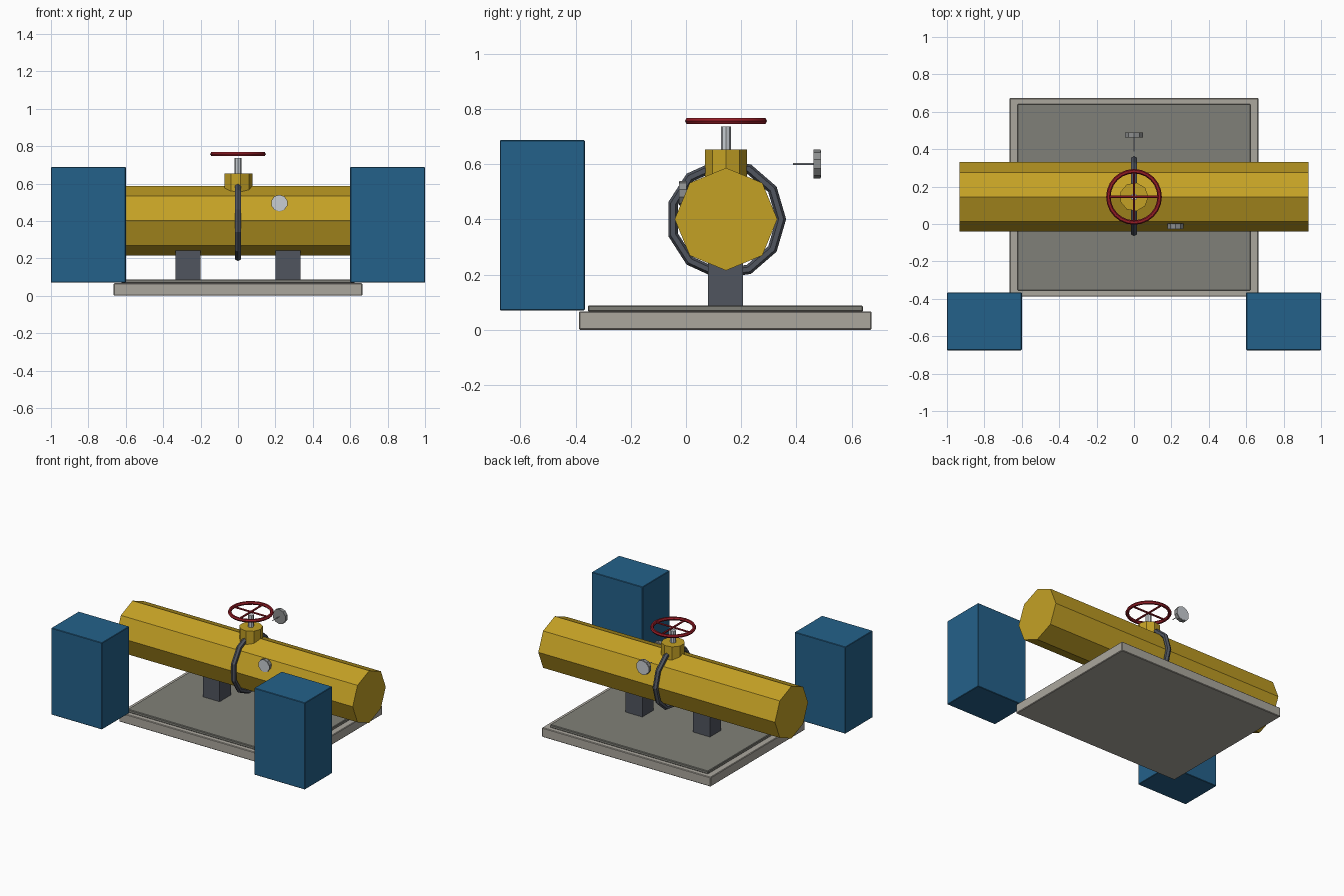
import bpy, math
from mathutils import Matrix

cube = bpy.data.objects.get("Cube")
if cube:
    bpy.data.objects.remove(cube, do_unlink=True)


def material(name, rgb):
    lin = [((c / 255 + 0.055) / 1.055) ** 2.4 for c in rgb] + [1.0]
    m = bpy.data.materials.new(name)
    m.use_nodes = True
    m.diffuse_color = lin
    m.node_tree.nodes["Principled BSDF"].inputs["Base Color"].default_value = lin
    return m


YELLOW = material("yellow paint", (196, 161, 37))
BLUE = material("blue paint", (36, 97, 138))
STONE = material("pale concrete", (171, 167, 158))
PLATE = material("grey plate", (128, 128, 120))
DARK = material("dark steel", (80, 85, 95))
RED = material("red paint", (150, 28, 38))
LIGHT = material("light steel", (200, 205, 210))
GAUGE = material("gauge grey", (140, 142, 142))

# Axis change that turns z to x, x to y and y to z
TO_X = Matrix(((0, 0, 1), (1, 0, 0), (0, 1, 0))).to_4x4()
TO_Y = Matrix.Rotation(math.radians(-90), 4, 'X')
UPRIGHT = Matrix.Rotation(math.radians(-90), 4, 'Z')


def finish(name, mat, turn=None):
    ob = bpy.context.object
    ob.name = name
    ob.data.name = name
    ob.data.materials.append(mat)
    if turn:
        ob.data.transform(turn)
    return ob


def box(name, mat, low, high, bevel=0.004):
    mid = [(a + b) / 2 for a, b in zip(low, high)]
    size = [b - a for a, b in zip(low, high)]
    bpy.ops.mesh.primitive_cube_add(size=1, location=mid)
    ob = finish(name, mat, Matrix.Diagonal(size + [1]))
    if bevel:
        mod = ob.modifiers.new("edge", 'BEVEL')
        mod.width = bevel
        mod.segments = 1
    return ob


def rod(name, mat, at, radius, length, sides, turn=UPRIGHT):
    bpy.ops.mesh.primitive_cylinder_add(vertices=sides, radius=radius, depth=length, location=at)
    return finish(name, mat, turn)


def ring(name, mat, at, major, minor, segments, around, turn=None):
    bpy.ops.mesh.primitive_torus_add(location=at, major_radius=major, minor_radius=minor,
                                     major_segments=segments, minor_segments=around)
    return finish(name, mat, turn)


AXIS = 0.145   # y of the pipe and valve

# Base
box("base_slab", STONE, (-0.665, -0.388, 0), (0.665, 0.673, 0.067))
box("base_plate", PLATE, (-0.623, -0.356, 0.066), (0.623, 0.642, 0.088))

# Blocks and pipe supports, one on each side
for side, label in ((-1, "right"), (1, "left")):
    xs = sorted((side * 0.6, side * 1.0))
    box(label + "_block", BLUE, (xs[0], -0.675, 0.07), (xs[1], -0.367, 0.688), 0.003)
    xs = sorted((side * 0.2, side * 0.333))
    box(label + "_support", DARK, (xs[0], 0.079, 0.085), (xs[1], 0.206, 0.3), 0)

# Pipe with its clamping ring
rod("pipe", YELLOW, (0, AXIS, 0.401), 0.186, 1.866, 8, TO_X)
ring("pipe_ring", DARK, (0, AXIS, 0.401), 0.2, 0.018, 11, 6, TO_X)

# Valve
rod("valve_bonnet", YELLOW, (0, AXIS, 0.577), 0.077, 0.152, 9)
rod("valve_stem", LIGHT, (0, AXIS, 0.69), 0.019, 0.095, 8)

# Handwheel
WHEEL_Z = 0.757
ring("handwheel_rim", RED, (0, AXIS, WHEEL_Z), 0.137, 0.012, 24, 6)
bpy.ops.object.shade_smooth_by_angle(angle=math.radians(30))
rod("handwheel_spoke_x", RED, (0, AXIS, WHEEL_Z), 0.007, 0.27, 6, TO_X)
rod("handwheel_spoke_y", RED, (0, AXIS, WHEEL_Z), 0.007, 0.27, 6, TO_Y)

# Gauges: a drum with a pale dial on the outward side
for label, x, y, z, r, out in (("front", 0.221, -0.011, 0.495, 0.045, -1),
                               ("back", 0, 0.475, 0.601, 0.052, 1)):
    rod(label + "_gauge_body", GAUGE, (x, y, z), r, 0.026, 10, TO_Y)
    rod(label + "_gauge_dial", LIGHT, (x, y + out * 0.013, z), r * 0.95, 0.004, 10, TO_Y)
rod("back_gauge_needle", LIGHT, (0, 0.437, 0.601), 0.003, 0.1, 6, TO_Y)
